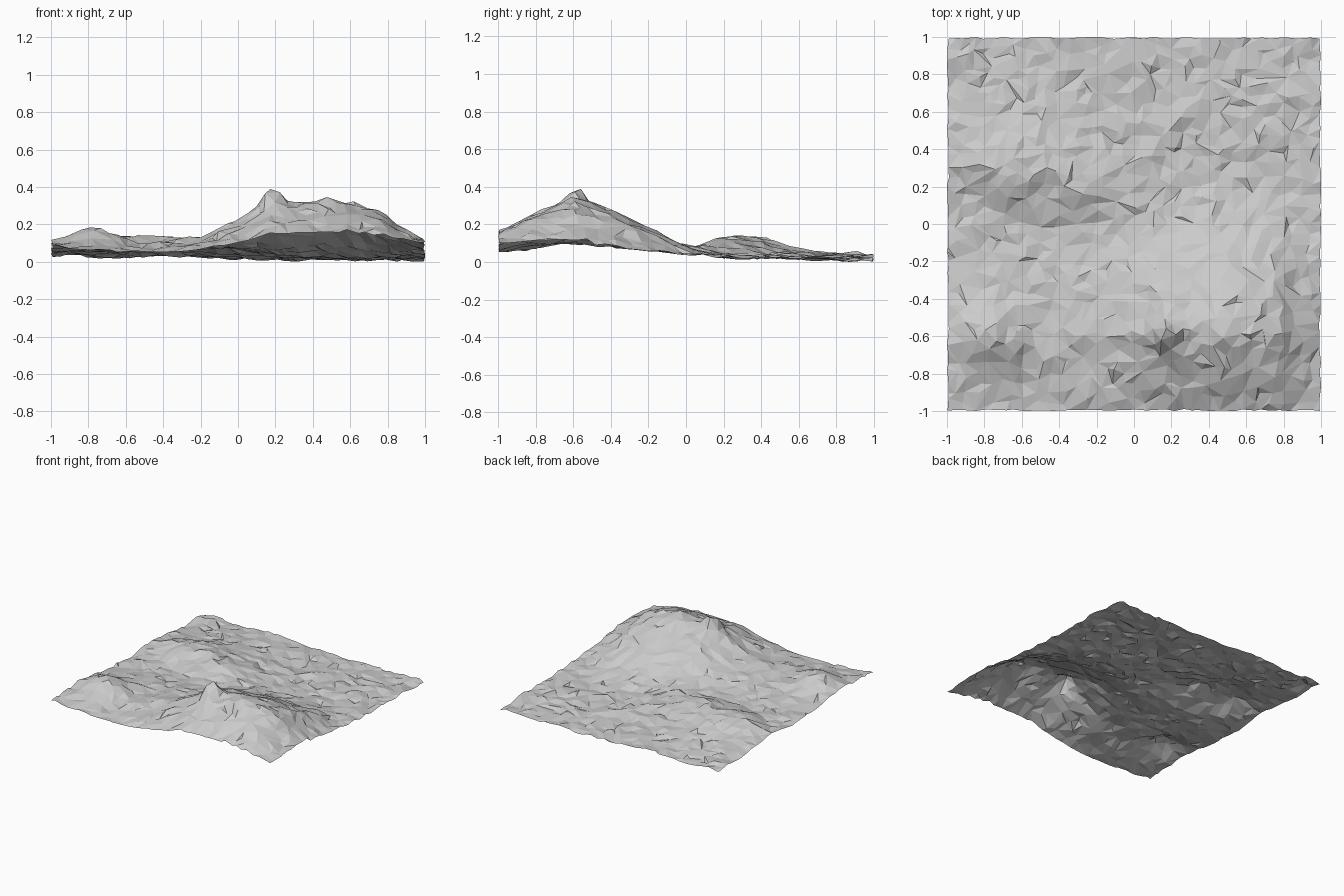
import bpy, bmesh, math, random
from mathutils import noise, Vector

if "Cube" in bpy.data.objects:
    bpy.data.objects.remove(bpy.data.objects["Cube"])

random.seed(7)


def profile(points, t):
    """Piecewise-linear lookup."""
    if t <= points[0][0]:
        return points[0][1]
    for (a, va), (b, vb) in zip(points, points[1:]):
        if t <= b:
            return va + (vb - va) * (t - a) / (b - a)
    return points[-1][1]


def mound(x, y, cx, cy, rx, ry, h):
    return h * math.exp(-((x - cx) / rx) ** 2 - ((y - cy) / ry) ** 2)


# Ground level front to back, left-side lift, and the main hill's two profiles
BASE_Y = [(-1, .045), (-.8, .07), (-.6, .09), (-.3, .07), (0, .045), (.5, .046), (1, .027)]
LEFT_X = [(-1, .022), (-.4, .022), (.2, 0)]
HILL_Y = [(-1, .13), (-.8, .21), (-.6, .275), (-.4, .225), (-.2, .14), (0, .055), (.2, 0)]
HILL_X = [(-.5, 0), (-.2, .17), (0, .52), (.17, .9), (.45, .98), (.6, .92),
          (.75, .75), (.85, .44), (1, .13)]
# Smaller features: centre x, y, radius x, y, height
MOUNDS = [(.17, -.58, .08, .08, .085),    # summit
          (.31, -.60, .07, .06, -.03),    # hollow beside the summit
          (-.77, -.59, .15, .15, .085),   # front left knoll
          (-.62, .33, .32, .22, .085),    # back left rise
          (-.2, .2, .28, .18, .06),       # low ridge running to the hill
          (1, -1, .3, .3, .05), (-1, -1, .35, .35, .03)]


def height(x, y):
    z = profile(BASE_Y, y) + profile(LEFT_X, x)
    z += profile(HILL_X, x) * profile(HILL_Y, y)
    z += sum(mound(x, y, *m) for m in MOUNDS)
    z += .012 * noise.noise(Vector((x * 5, y * 5, 3.1)))
    z += .014 * noise.noise(Vector((x * 13, y * 13, 8.7)))
    return max(0, z + random.uniform(-.009, .009))


# Terrain sheet: jittered grid lifted by the height function
N = 38
bm = bmesh.new()
bmesh.ops.create_grid(bm, x_segments=N, y_segments=N, size=1)
j = .38 * 2 / N
for v in bm.verts:
    x, y = v.co.x, v.co.y
    # rim stays almost straight, inner points scatter
    x += random.uniform(-j, j) if abs(x) < .999 else -math.copysign(random.uniform(0, .01), x)
    y += random.uniform(-j, j) if abs(y) < .999 else -math.copysign(random.uniform(0, .01), y)
    v.co = (x, y, height(x, y))
bmesh.ops.triangulate(bm, faces=bm.faces[:])
low = min(v.co.z for v in bm.verts)
for v in bm.verts:
    v.co.z -= low
mesh = bpy.data.meshes.new("terrain")
bm.to_mesh(mesh)
bm.free()
terrain = bpy.data.objects.new("terrain", mesh)
bpy.context.collection.objects.link(terrain)

# Irregular low-poly facets
dec = terrain.modifiers.new("facets", 'DECIMATE')
dec.ratio = .6
